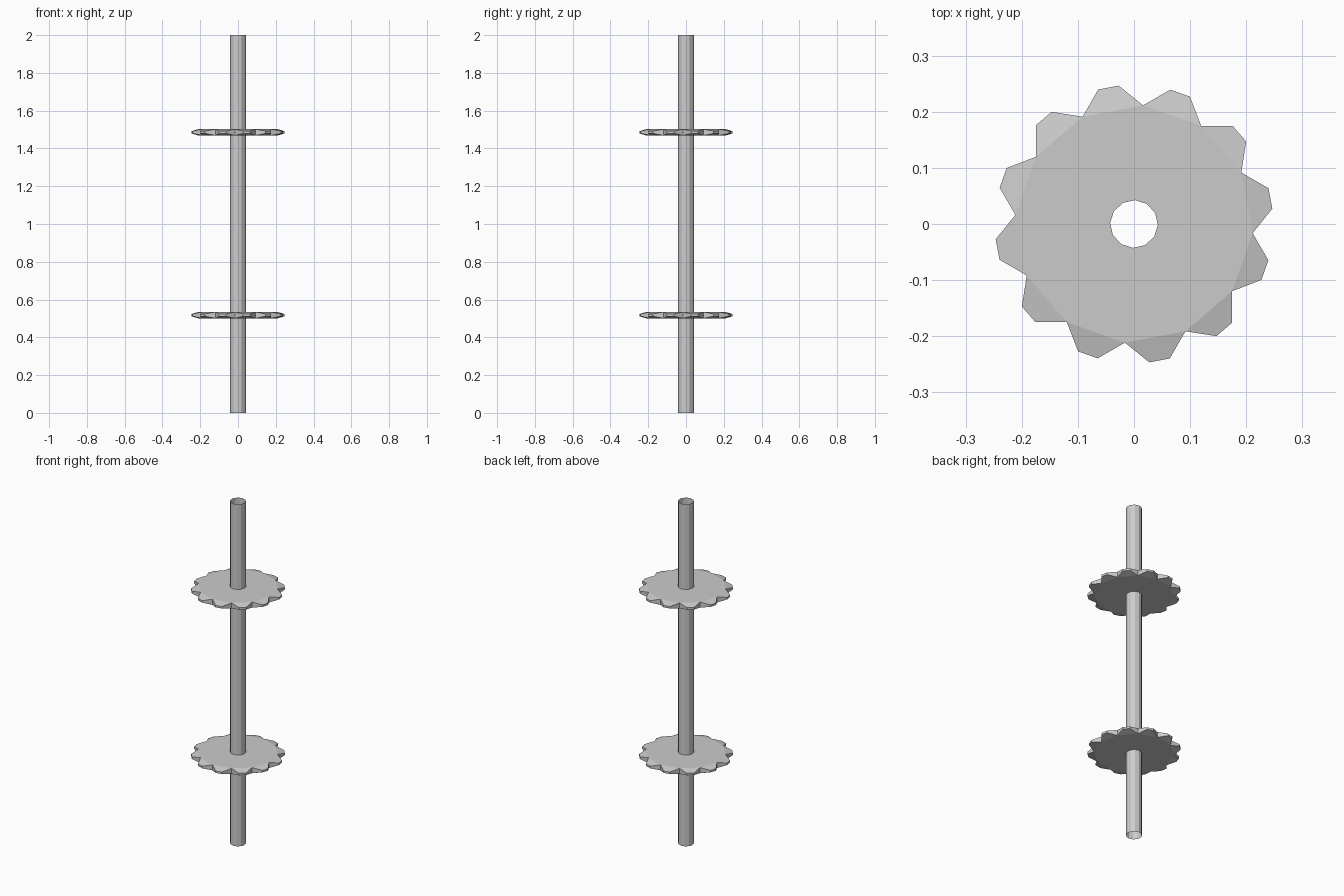
import bpy
from math import sin, cos, radians

if "Cube" in bpy.data.objects:
    bpy.data.objects.remove(bpy.data.objects["Cube"])

N = 12                      # sides of the shaft and teeth per gear
SHAFT_R, ROOT_R, TIP_R = 0.0425, 0.212, 0.248
SHAFT_TURN, ROOT_TURN = -2.5, 25.6   # degrees


def ring(radius, z, turn):
    """One vertex per sector around the z axis."""
    return [(radius * cos(radians(turn + 360 * i / N)),
             radius * sin(radians(turn + 360 * i / N)), z) for i in range(N)]


def make(name, rings, bands):
    """Object from stacked rings; each band lists (ring, next-sector offset) corners."""
    verts = [v for r in rings for v in r]
    faces = [[r * N + (i + k) % N for r, k in band]
             for band in bands for i in range(N)]
    mesh = bpy.data.meshes.new(name)
    mesh.from_pydata(verts, [], faces)
    mesh.update()
    obj = bpy.data.objects.new(name, mesh)
    bpy.context.collection.objects.link(obj)
    return obj


# open hollow shaft
make("shaft", [ring(SHAFT_R, 0, SHAFT_TURN), ring(SHAFT_R, 2, SHAFT_TURN)],
     [[(0, 0), (0, 1), (1, 1), (1, 0)]])


# toothed wheel with tapering teeth
def gear(name, z, half=0.0165, tip_half=0.006):
    rings = []
    for s in (1, -1):
        rings += [ring(SHAFT_R, z + s * half, SHAFT_TURN + 30),
                  ring(ROOT_R, z + s * half, ROOT_TURN),
                  ring(TIP_R, z + s * tip_half, ROOT_TURN + 10.7),
                  ring(TIP_R, z + s * tip_half, ROOT_TURN + 19.3)]
    make(name, rings, [
        [(0, 0), (1, 0), (1, 1), (0, 1)],      # top disc
        [(1, 0), (2, 0), (3, 0), (1, 1)],      # tooth top slope
        [(4, 1), (5, 1), (5, 0), (4, 0)],      # bottom disc
        [(5, 1), (7, 0), (6, 0), (5, 0)],      # tooth bottom slope
        [(1, 0), (5, 0), (6, 0), (2, 0)],      # tooth flank
        [(2, 0), (6, 0), (7, 0), (3, 0)],      # tooth tip
        [(3, 0), (7, 0), (5, 1), (1, 1)],      # tooth flank
    ])


gear("lower_gear", 0.5175)
gear("upper_gear", 1.4855)
